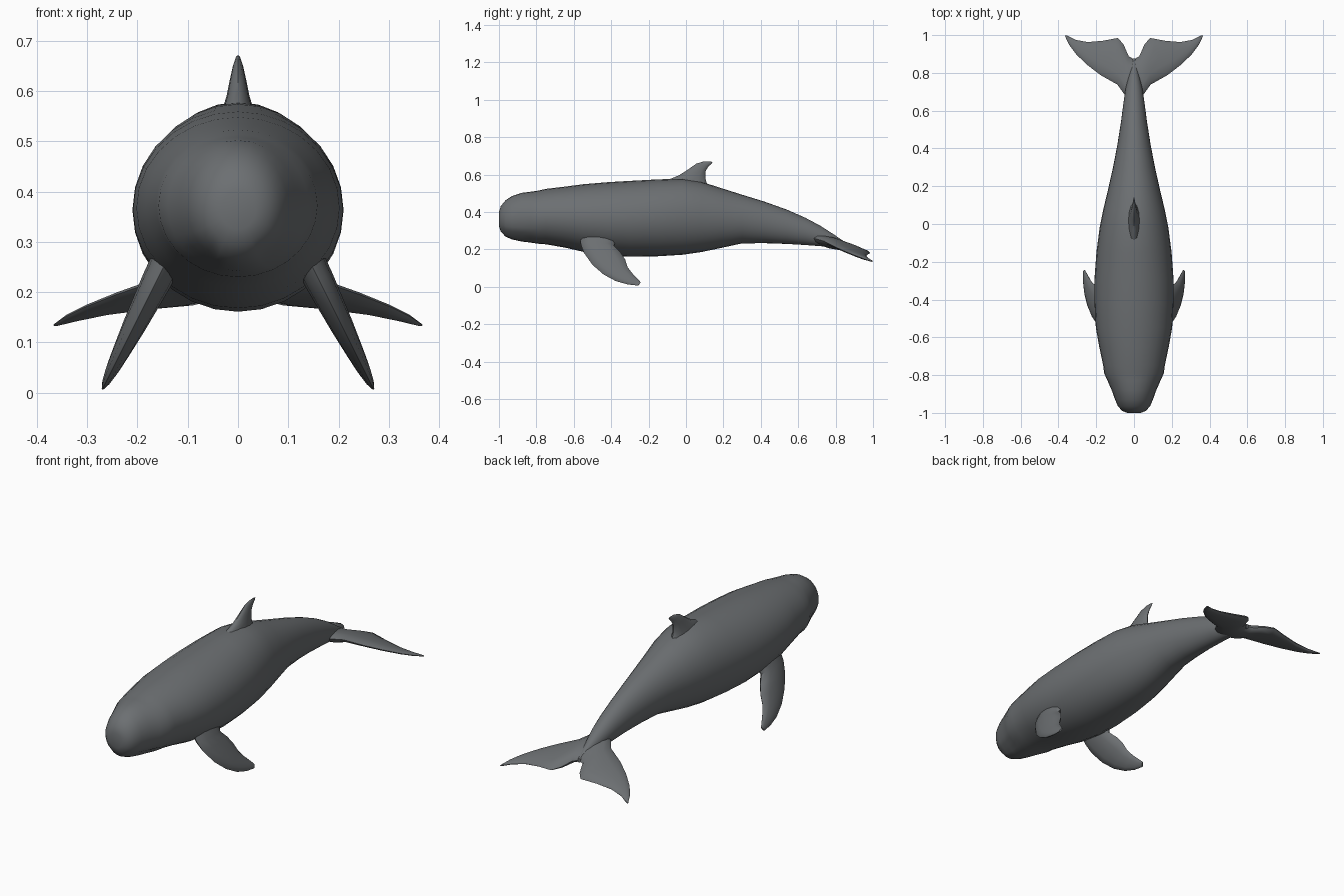
import bpy, bmesh, math
from mathutils import Vector

skin = bpy.data.materials.new("slate_grey_skin")
skin.diffuse_color = (0.15, 0.16, 0.168, 1)


def loft(name, rings, mirror=False):
    """Skin a list of equal-length point rings and cap both ends."""
    bm = bmesh.new()
    rows = [[bm.verts.new(p) for p in ring] for ring in rings]
    n = len(rows[0])
    for a, b in zip(rows, rows[1:]):
        for i in range(n):
            j = (i + 1) % n
            bm.faces.new((a[i], a[j], b[j], b[i]))
    bm.faces.new(rows[0])
    bm.faces.new(rows[-1])
    bmesh.ops.recalc_face_normals(bm, faces=bm.faces)
    mesh = bpy.data.meshes.new(name)
    bm.to_mesh(mesh)
    bm.free()
    mesh.materials.append(skin)
    ob = bpy.data.objects.new(name, mesh)
    bpy.context.collection.objects.link(ob)
    bpy.ops.object.select_all(action='DESELECT')
    ob.select_set(True)
    bpy.context.view_layer.objects.active = ob
    bpy.ops.object.shade_smooth_by_angle(angle=math.radians(45))
    if mirror:
        ob.modifiers.new("mirror", 'MIRROR')
    return ob


def fin(name, stations, place, normal, mirror=False):
    """Stations run root to tip: leading point, trailing point, half thickness."""
    normal = Vector(normal).normalized()
    rings = []
    for lead, trail, t in stations:
        p, q = place(*lead), place(*trail)
        ring = []
        for k in range(12):
            a = 2 * math.pi * k / 12
            ring.append(p.lerp(q, (1 - math.cos(a)) / 2) + normal * t * math.sin(a))
        rings.append(ring)
    return loft(name, rings, mirror)


# Body: y, half width, belly height, back height
SECTIONS = [
    (-1.00, .035, .325, .400), (-.99, .062, .295, .432), (-.965, .085, .268, .462),
    (-.93, .100, .253, .485), (-.88, .118, .242, .502), (-.83, .140, .236, .508),
    (-.79, .158, .230, .514), (-.75, .163, .227, .523), (-.65, .184, .210, .535),
    (-.55, .202, .187, .548), (-.42, .209, .168, .559), (-.30, .210, .161, .566),
    (-.15, .199, .163, .574), (-.02, .182, .171, .578), (.08, .162, .185, .562),
    (.18, .138, .206, .530), (.30, .111, .232, .492), (.42, .088, .233, .455),
    (.54, .069, .229, .412), (.64, .056, .223, .368), (.72, .044, .217, .325),
    (.79, .028, .208, .280), (.875, .008, .200, .222)]
SIDES = 28
rings = []
for y, w, lo, hi in SECTIONS:
    ring = []
    for k in range(SIDES):
        a = 2 * math.pi * k / SIDES
        # Mouth crease: one pinched row low on each side of the head
        s = 0.95 if -.98 < y < -.80 and k in (18, 24) else 1
        ring.append((w * s * math.cos(a), y, (lo + hi) / 2 + (hi - lo) / 2 * s * math.sin(a)))
    rings.append(ring)
loft("body", rings)

# Dorsal fin, drawn in the side plane
fin("dorsal_fin", [
    ((-.16, .53), (.18, .49), .042), ((-.10, .570), (.112, .550), .032),
    ((-.035, .597), (.103, .582), .023), ((.015, .630), (.104, .617), .016),
    ((.055, .658), (.120, .643), .010), ((.095, .670), (.138, .660), .005),
    ((.125, .671), (.142, .667), .002)],
    lambda y, z: Vector((0, y, z)), (1, 0, 0))

# Flippers, drawn in the side plane and splayed outwards
fin("flippers", [
    ((-.57, .290), (-.37, .260), .032), ((-.562, .225), (-.385, .220), .030),
    ((-.545, .180), (-.350, .185), .027), ((-.500, .117), (-.325, .145), .023),
    ((-.440, .065), (-.312, .105), .018), ((-.375, .030), (-.290, .075), .014),
    ((-.310, .012), (-.262, .045), .009), ((-.255, .006), (-.243, .025), .004)],
    lambda y, z: Vector((.268 - .5 * (z - .01), y, z)), (.89, 0, .45), True)

# Tail flukes, drawn in plan and drooping towards the tips
fin("tail_flukes", [
    ((0, .67), (0, .872), .032), ((.050, .685), (.028, .888), .030),
    ((.088, .738), (.055, .950), .024), ((.175, .787), (.085, .985), .019),
    ((.245, .840), (.165, .970), .015), ((.305, .897), (.245, .963), .011),
    ((.343, .948), (.310, .975), .008), ((.367, .998), (.355, .998), .003)],
    lambda x, y: Vector((x, y, .255 - .26 * (y - .7) - .15 * max(0, x - .08))),
    (.15, .25, 1), True)
